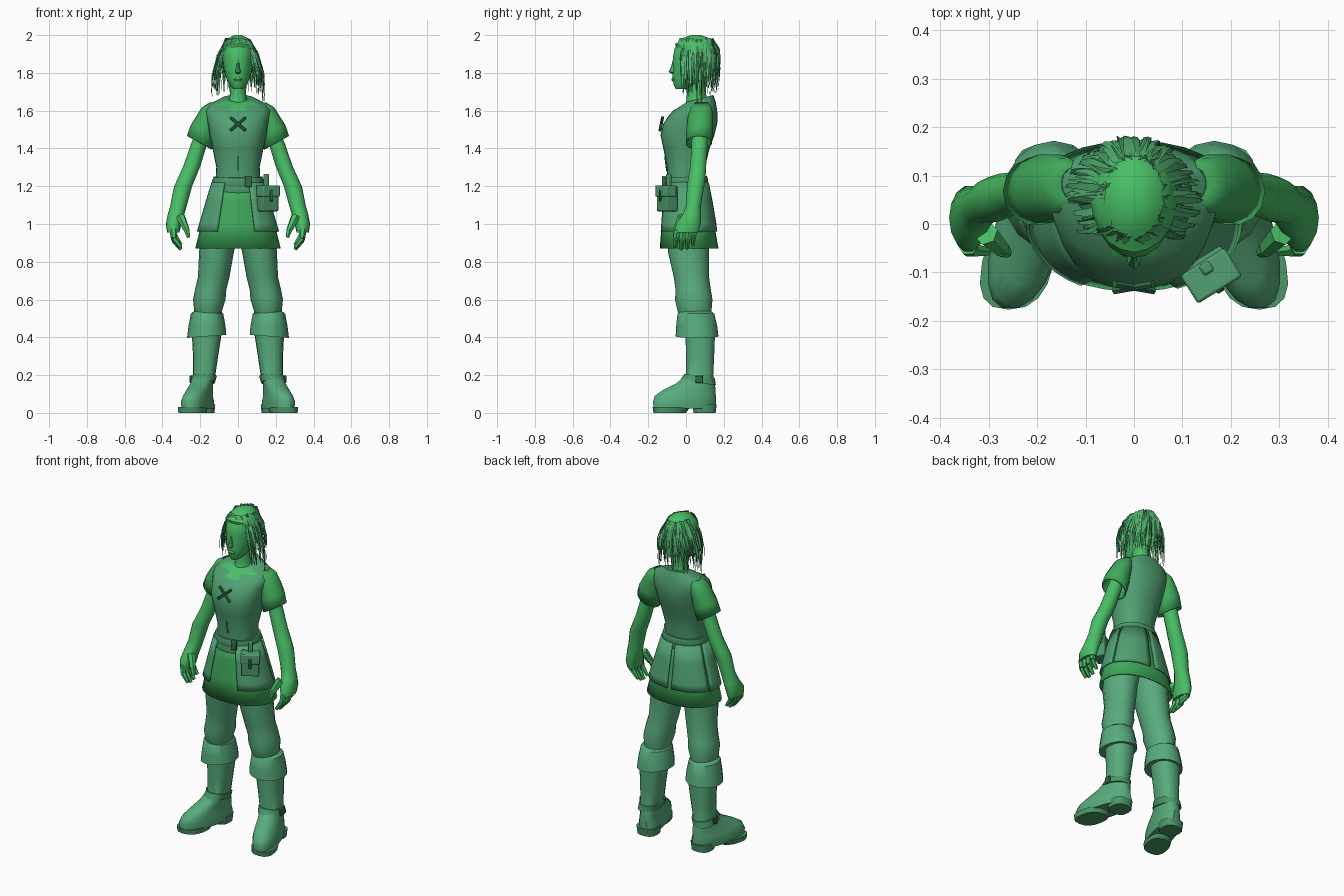
import bpy, bmesh, math, random
from mathutils import Vector, Matrix

cube = bpy.data.objects.get("Cube")
if cube:
    bpy.data.objects.remove(cube, do_unlink=True)
rng = random.Random(4)
parts = []


def material(name, *rgb):
    color = [(c / 255) ** 2.2 for c in rgb] + [1]
    mat = bpy.data.materials.new(name)
    mat.use_nodes = True
    mat.diffuse_color = color
    mat.node_tree.nodes["Principled BSDF"].inputs["Base Color"].default_value = color
    return mat


skin = material("skin green", 74, 190, 102)
hair_mat = material("hair green", 84, 178, 114)
cloth = material("undershirt green", 66, 168, 92)
tunic = material("tunic green", 82, 160, 114)
trouser = material("trouser green", 88, 170, 124)
leather = material("leather green", 76, 150, 104)
dark = material("dark trim green", 52, 108, 74)


def finish(name, bm, mat, thick=0, bevel=0):
    bmesh.ops.recalc_face_normals(bm, faces=bm.faces)
    mesh = bpy.data.meshes.new(name)
    bm.to_mesh(mesh)
    bm.free()
    obj = bpy.data.objects.new(name, mesh)
    bpy.context.collection.objects.link(obj)
    mesh.materials.append(mat)
    if thick:
        mod = obj.modifiers.new("thickness", "SOLIDIFY")
        mod.thickness, mod.offset = thick, 0
    if bevel:
        mod = obj.modifiers.new("bevel", "BEVEL")
        mod.width, mod.segments = bevel, 2
    parts.append(obj)
    return obj


def loft(name, rings, mat, n=16, side=1, power=1, arc=None, caps=True, thick=0):
    """Rings are (z, x0, x1, y0, y1, slope in x, slope in y, skew of x by y)."""
    bm = bmesh.new()
    rows = []
    for ring in rings:
        z, x0, x1, y0, y1, sx, sy, skew = (tuple(ring) + (0, 0, 0))[:8]
        row = []
        for i in range(n + 1 if arc else n):
            a = math.radians(arc[0] + (arc[1] - arc[0]) * i / n) if arc else math.tau * i / n
            c, s = math.cos(a), math.sin(a)
            dx = (x1 - x0) / 2 * math.copysign(abs(c) ** power, c)
            dy = (y1 - y0) / 2 * math.copysign(abs(s) ** power, s)
            row.append(bm.verts.new((side * ((x0 + x1) / 2 + dx + skew * dy),
                                     (y0 + y1) / 2 + dy, z + sx * dx + sy * dy)))
        rows.append(row)
    for low, high in zip(rows, rows[1:]):
        for i in range(n):
            j = (i + 1) % len(low)
            bm.faces.new((low[i], low[j], high[j], high[i]))
    if caps and not arc:
        bm.faces.new(rows[0])
        bm.faces.new(rows[-1])
    return finish(name, bm, mat, thick)


def even(rows):
    return [(z, -x, x, *rest) for z, x, *rest in rows]


def grow(rows, d):
    return [(z, x + d, y0 - d, y1 + d) for z, x, y0, y1 in rows]


def bar(name, a, b, r1, r2, mat, n=6):
    a, b = Vector(a), Vector(b)
    turn = (b - a).to_track_quat("Z", "Y").to_matrix().to_4x4()
    bm = bmesh.new()
    bmesh.ops.create_cone(bm, cap_ends=True, segments=n, radius1=r1, radius2=r2,
                          depth=(b - a).length, matrix=Matrix.Translation((a + b) / 2) @ turn)
    return finish(name, bm, mat)


def box(name, at, size, mat, yaw=0, bevel=.006):
    bm = bmesh.new()
    bmesh.ops.create_cube(bm, size=1, matrix=Matrix.Translation(at)
                          @ Matrix.Rotation(yaw, 4, "Z") @ Matrix.Diagonal((*size, 1)))
    return finish(name, bm, mat, bevel=bevel)


# Head, nose, lips and neck
loft("head", even([(1.715, .025, -.055, .02), (1.735, .045, -.065, .07), (1.78, .066, -.072, .12),
                   (1.83, .077, -.068, .145), (1.88, .083, -.07, .155), (1.93, .082, -.06, .155),
                   (1.965, .065, -.035, .13), (1.985, .035, 0, .1)]), skin, 20)
loft("nose", even([(1.795, .008, -.075, -.06), (1.805, .015, -.092, -.05),
                   (1.83, .009, -.08, -.05), (1.87, .007, -.07, -.05)]), skin, 8)
loft("lips", even([(1.755, .014, -.072, -.05), (1.765, .022, -.078, -.05),
                   (1.775, .014, -.074, -.05)]), skin, 8)
loft("neck", even([(1.56, .08, -.05, .13), (1.64, .052, 0, .12),
                   (1.69, .043, .005, .105), (1.77, .045, 0, .11)]), skin)

# Hair cap and loose strands
loft("hair_cap", even([(1.85, .09, -.05, .166, 0, -.7), (1.92, .09, -.058, .168, 0, -.3),
                       (1.96, .076, -.045, .15), (1.985, .05, -.015, .12),
                       (2, .02, .025, .08)]), skin, 20)
bm = bmesh.new()
for i in range(210):
    a = rng.uniform(0, math.tau)
    c, s = math.cos(a), math.sin(a)
    fringe = s < -.72
    reach = .85 if fringe else rng.uniform(.86, 1.12)
    tip = rng.uniform(1.89, 1.93) if fringe else rng.uniform(1.69, 1.8) - .06 * c * c * rng.random()
    top = rng.uniform(1.95, 1.985)
    width = rng.uniform(.006, .013)
    twist = rng.uniform(-.8, .8)
    across = Vector((-s * math.cos(twist) + c * math.sin(twist), c * math.cos(twist) + s * math.sin(twist), 0))
    row = []
    for t, rx, ry in ((0, .06, .085), (.3, .1, .112), (.65, .125, .115), (1, .13, .105)):
        rx, ry = (rx * reach, ry * reach) if t else (rx, ry)
        mid = Vector((rx * c, .056 + ry * s, top + (tip - top) * t))
        half = across * width * (1.1 - t)
        row.append((bm.verts.new(mid - half), bm.verts.new(mid + half)))
    for (p, q), (r, v) in zip(row, row[1:]):
        bm.faces.new((p, q, v, r))
finish("hair_strands", bm, hair_mat)

# Tunic body with an open neckline
body = loft("tunic_body", even([(1.2, .12, -.1, .1), (1.3, .115, -.1, .1), (1.4, .135, -.12, .125),
            (1.47, .15, -.135, .15), (1.53, .16, -.12, .165), (1.57, .168, -.095, .168),
            (1.6, .172, -.068, .165), (1.635, .15, -.025, .158, 0, .1),
            (1.665, .085, .005, .145, 0, .25)]), tunic, 28, power=.88)
body.data.materials.append(skin)
for face in body.data.polygons:
    if face.center.y < .03 and face.center.z > 1.575 + abs(face.center.x) * .7:
        face.material_index = 1
for s in (-1, 1):
    bar("chest_lace", (-.04 * s, -.124, 1.565), (.04 * s, -.138, 1.495), .008, .008, dark)
bar("front_seam", (0, -.112, 1.36), (0, -.102, 1.28), .003, .003, dark)

# Skirt, slit panels and belt
skirt = [(.87, .222, -.135, .168), (1, .19, -.125, .145), (1.12, .155, -.115, .125), (1.22, .125, -.103, .105)]
loft("skirt", even(skirt), cloth, 28, power=.9, caps=False, thick=.008)
panel = grow([(.96, .202, -.128, .15)] + skirt[1:], .012)
for name, start, end, side in (("right_side_panel", -62, 15, -1), ("left_side_panel", -68, 15, 1),
                               ("right_back_panel", 19, 87, -1), ("left_back_panel", 19, 87, 1)):
    loft(name, even(panel), tunic, 9, side, .9, (start, end), thick=.008)
for z, tag in ((1.185, "lower"), (1.225, "upper")):
    loft(tag + "_belt", even([(z - .02, .132, -.112, .112, 0, .05), (z, .138, -.118, .118, 0, .05),
                              (z + .025, .13, -.11, .11, 0, .05)]), leather, 24, power=.9)
box("belt_buckle", (.055, -.117, 1.225), (.035, .02, .06), dark)

# Belt pouch
yaw = math.radians(32)
spin = Matrix.Rotation(yaw, 3, "Z")
pouch = Vector((.155, -.1, 1.135))
for name, at, size, mat in (("pouch", (0, 0, 0), (.1, .07, .135), leather),
                            ("pouch_flap", (0, -.008, .04), (.108, .07, .06), tunic),
                            ("pouch_strap", (0, -.044, .015), (.018, .008, .06), dark),
                            ("pouch_loop", (0, .01, .085), (.025, .025, .09), leather)):
    box(name, pouch + spin @ Vector(at), size, mat, yaw)

for side, tag in ((1, "left_"), (-1, "right_")):
    # Sleeve, arm and hand
    loft(tag + "sleeve", [(1.395 + .035, .14, .268, 0, .135, .55), (1.5, .12, .248, .004, .142, .35),
                          (1.57, .105, .218, .012, .142), (1.615, .1, .19, .025, .135),
                          (1.64, .11, .15, .05, .115)], cloth, 14, side, caps=False, thick=.006)
    loft(tag + "arm", [(.955, .31, .375, -.06, .068), (1, .3, .382, -.055, .08), (1.05, .285, .372, -.02, .08),
                       (1.1, .27, .358, 0, .08), (1.2, .243, .338, .004, .098), (1.25, .222, .315, .012, .105),
                       (1.31, .198, .288, .022, .108), (1.42, .165, .25, .028, .115),
                       (1.55, .13, .2, .035, .115)], skin, 14, side)
    for i in range(4):
        y, drop = -.045 + i * .031, (.01, 0, .005, .025)[i]
        knuckle = (side * .343, y, .97)
        middle = (side * .338, y - .008, .915 + drop)
        bar(tag + "finger", knuckle, middle, .02, .016, skin)
        bar(tag + "fingertip", middle, (side * .302, y - .012, .865 + drop), .016, .009, skin)
    bar(tag + "thumb", (side * .305, -.02, 1.04), (side * .275, -.05, .975), .025, .018, skin)
    bar(tag + "thumb_tip", (side * .275, -.05, .98), (side * .262, -.06, .93), .018, .01, skin)

    # Trouser leg and folded boot cuff
    loft(tag + "trouser_leg", [(.48, .09, .225, -.02, .13), (.54, .085, .232, -.045, .135),
                               (.6, .066, .238, -.058, .14), (.65, .062, .228, -.055, .132),
                               (.72, .045, .212, -.065, .122), (.85, .022, .206, -.095, .122),
                               (.93, .004, .2, -.1, .125), (1.05, -.004, .16, -.09, .11)],
         trouser, 16, side)
    loft(tag + "boot_cuff", [(.405, .062, .27, -.055, .172, -.08), (.46, .066, .262, -.052, .165),
                             (.525, .078, .25, -.045, .15), (.54, .1, .23, -.03, .13)], trouser, 16, side)

    # Boot, sole, heel and ankle strap
    loft(tag + "boot", [(.022, .142, .285, -.175, .16, 0, 0, -.25), (.06, .14, .288, -.176, .162, 0, 0, -.25),
                        (.09, .145, .28, -.168, .16, 0, 0, -.22), (.12, .14, .265, -.125, .158, 0, 0, -.2),
                        (.155, .133, .25, -.055, .155, 0, 0, -.12), (.2, .12, .238, 0, .145),
                        (.3, .105, .238, 0, .15), (.43, .085, .245, -.005, .155)], trouser, 18, side, .85)
    loft(tag + "sole", [(0, .17, .312, -.172, 0, 0, 0, -.2), (.03, .165, .314, -.177, .02, 0, 0, -.2)],
         leather, 16, side, .8)
    loft(tag + "heel", [(0, .125, .245, .04, .158), (.045, .12, .25, .03, .164)], leather, 14, side, .75)
    loft(tag + "ankle_strap", [(.16, .122, .254, -.03, .158, 0, -.15), (.195, .112, .246, -.008, .153, 0, -.15)],
         leather, 16, side, .9)
    box(tag + "strap_buckle", (side * .25, .07, .178), (.012, .04, .04), dark, bevel=.003)

# Smooth shading with crisp creases
bpy.ops.object.select_all(action="DESELECT")
for obj in parts:
    obj.select_set(True)
bpy.context.view_layer.objects.active = parts[0]
bpy.ops.object.shade_smooth_by_angle(angle=math.radians(40))
